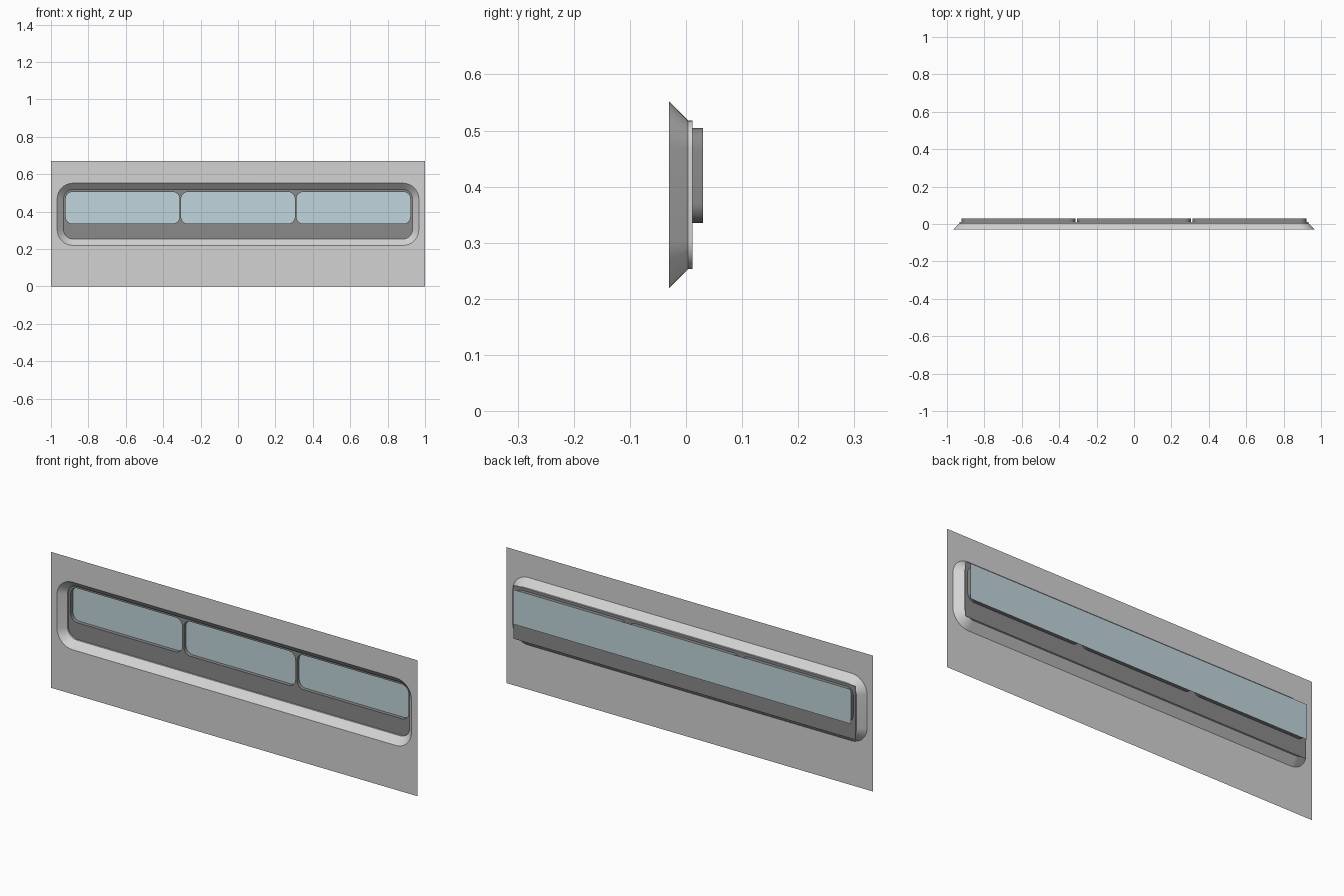
import bpy, bmesh, math

cube = bpy.data.objects.get("Cube")
if cube:
    bpy.data.objects.remove(cube, do_unlink=True)


def make_material(name, rgb):
    mat = bpy.data.materials.new(name)
    mat.use_nodes = True
    mat.diffuse_color = (*rgb, 1)
    mat.node_tree.nodes["Principled BSDF"].inputs["Base Color"].default_value = (*rgb, 1)
    return mat


light_grey = make_material("light grey", (0.65, 0.65, 0.65))
dark_grey = make_material("dark grey", (0.255, 0.255, 0.255))
pale_blue = make_material("pale blue glass", (0.53, 0.67, 0.72))


def outline(x0, x1, z0, z1, y, r=0, steps=8):
    """Counter-clockwise rectangle seen from the front, with rounded corners."""
    if r == 0:
        return [(x0, y, z0), (x1, y, z0), (x1, y, z1), (x0, y, z1)]
    centres = [(x1 - r, z1 - r), (x0 + r, z1 - r), (x0 + r, z0 + r), (x1 - r, z0 + r)]
    points = []
    for corner, (cx, cz) in enumerate(centres):
        for i in range(steps + 1):
            a = math.pi / 2 * (corner + i / steps)
            points.append((cx + r * math.cos(a), y, cz + r * math.sin(a)))
    return points


def finish(name, bm, mat):
    mesh = bpy.data.meshes.new(name)
    bm.to_mesh(mesh)
    bm.free()
    mesh.materials.append(mat)
    obj = bpy.data.objects.new(name, mesh)
    bpy.context.collection.objects.link(obj)
    bpy.ops.object.select_all(action="DESELECT")
    obj.select_set(True)
    bpy.context.view_layer.objects.active = obj
    bpy.ops.object.shade_smooth_by_angle(angle=math.radians(30))
    return obj


def sheet(name, loops, mat):
    """Flat sheet: the first loop is the edge, the others are holes."""
    bm = bmesh.new()
    edges = []
    for loop in loops:
        verts = [bm.verts.new(p) for p in loop]
        edges += [bm.edges.new((v, verts[i - 1])) for i, v in enumerate(verts)]
    bmesh.ops.triangle_fill(bm, edges=edges, use_beauty=True, normal=(0, -1, 0))
    bm.normal_update()
    bmesh.ops.reverse_faces(bm, faces=[f for f in bm.faces if f.normal.y > 0])
    return finish(name, bm, mat)


def sleeve(name, loops, mat):
    """Wall through matching loops, front to back, facing the opening."""
    bm = bmesh.new()
    rings = [[bm.verts.new(p) for p in loop] for loop in loops]
    for front, back in zip(rings, rings[1:]):
        for i in range(len(front)):
            bm.faces.new((front[i - 1], front[i], back[i], back[i - 1]))
    return finish(name, bm, mat)


FRONT, LIP, PLATE, BACK = -0.03, 0.004, 0.012, 0.03
mouth = (-0.967, 0.967, 0.219, 0.552)
throat = (-0.933, 0.933, 0.253, 0.518)

# Wall panel and its sloping recess
mouth_loop = outline(*mouth, FRONT, 0.085)
sheet("wall_panel", [outline(-1, 1, 0, 0.67, FRONT), mouth_loop], light_grey)
sleeve("recess_surround", [mouth_loop, outline(*throat, LIP, 0.051),
                           outline(*throat, PLATE, 0.051)], light_grey)

# Square backing plate with three window openings
openings = [(cx - 0.304, cx + 0.304, 0.335, 0.505) for cx in (-0.617, 0, 0.617)]
holes = [outline(*o, PLATE, 0.036) for o in openings]
sheet("backing_plate", [outline(*throat, PLATE)] + holes, dark_grey)

# Window reveals
for side, opening, hole in zip(("right", "centre", "left"), openings, holes):
    sleeve(side + "_window_reveal", [hole, outline(*opening, BACK, 0.036)], dark_grey)

# One glass strip behind all the windows
sheet("window_glass", [outline(-0.921, 0.921, 0.335, 0.505, BACK)], pale_blue)
